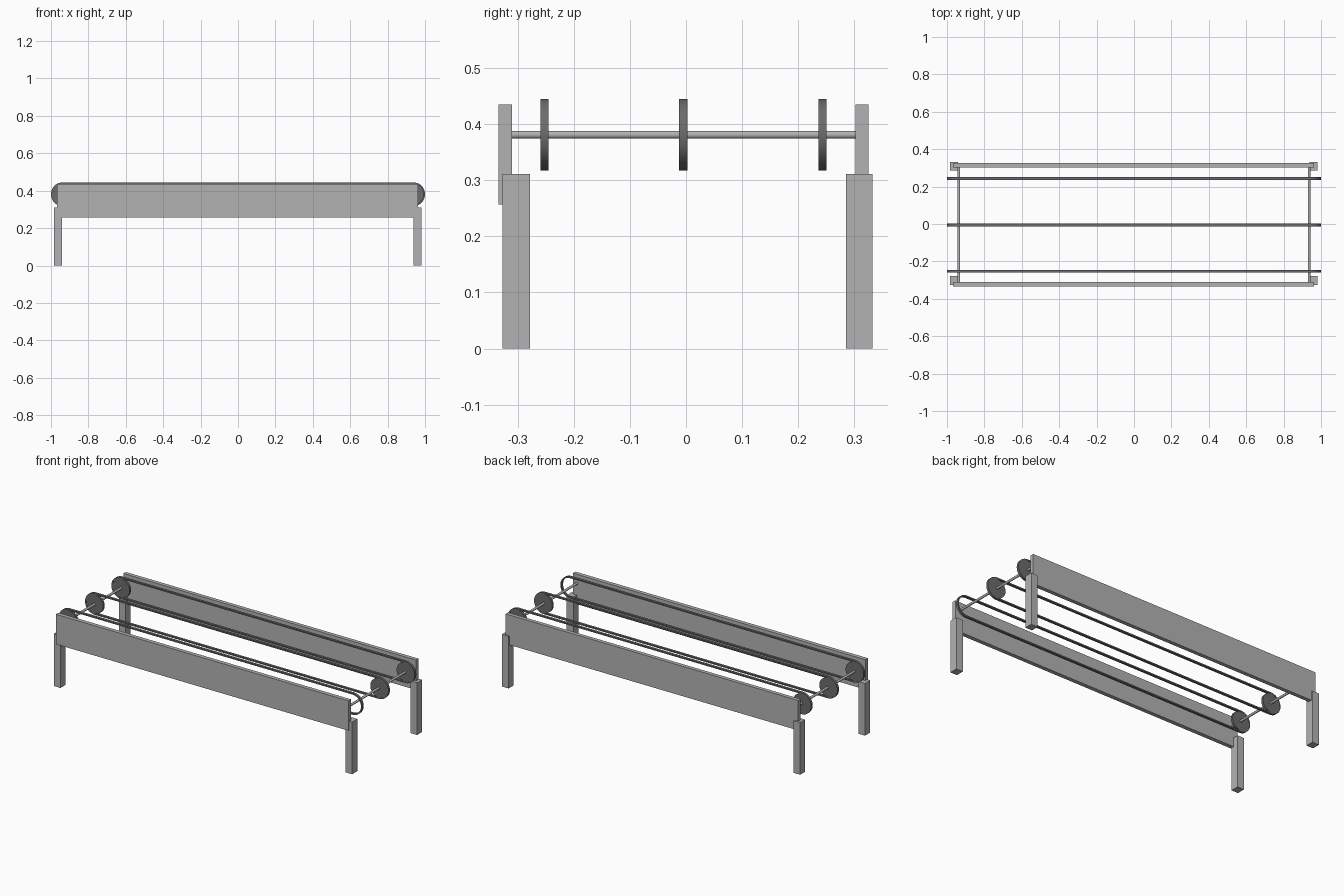
import bpy, bmesh, math
from mathutils import Matrix

cube = bpy.data.objects.get("Cube")
if cube:
    bpy.data.objects.remove(cube, do_unlink=True)

WHEEL_X, WHEEL_Z = 0.936, 0.381
BELT_R, BELT_T, BELT_W = 0.064, 0.008, 0.0145


def material(name, grey):
    m = bpy.data.materials.new(name)
    m.use_nodes = True
    colour = (grey, grey, grey, 1)
    m.diffuse_color = colour
    m.node_tree.nodes["Principled BSDF"].inputs["Base Color"].default_value = colour
    return m


frame_grey = material("frame grey", 0.45)
belt_grey = material("dark belt grey", 0.15)


def finish(name, bm, mat, smooth=False):
    bmesh.ops.recalc_face_normals(bm, faces=bm.faces)
    mesh = bpy.data.meshes.new(name)
    bm.to_mesh(mesh)
    bm.free()
    mesh.materials.append(mat)
    obj = bpy.data.objects.new(name, mesh)
    bpy.context.collection.objects.link(obj)
    if smooth:
        bpy.ops.object.select_all(action="DESELECT")
        obj.select_set(True)
        bpy.context.view_layer.objects.active = obj
        bpy.ops.object.shade_smooth_by_angle(angle=math.radians(35))
    return obj


def box(name, xs, ys, zs, mat):
    bm = bmesh.new()
    bmesh.ops.create_cube(bm, size=1)
    for v in bm.verts:
        for i, (lo, hi) in enumerate((xs, ys, zs)):
            v.co[i] = lo if v.co[i] < 0 else hi
    return finish(name, bm, mat)


def cylinder(name, x, y, radius, length, sides, mat):
    # Cylinder lying along y
    bm = bmesh.new()
    place = Matrix.Translation((x, y, WHEEL_Z)) @ Matrix.Rotation(math.pi / 2, 4, "X")
    bmesh.ops.create_cone(bm, cap_ends=True, segments=sides, radius1=radius,
                          radius2=radius, depth=length, matrix=place)
    return finish(name, bm, mat, True)


def belt(name, y, steps=20):
    # Closed loop with a rectangular section, wrapped round both wheels
    bm = bmesh.new()
    half = BELT_W / 2
    inner = BELT_R - BELT_T
    section = ((BELT_R, -half), (BELT_R, half), (inner, half), (inner, -half))
    rings = []
    for side in (1, -1):
        for i in range(steps + 1):
            a = -side * math.pi / 2 + math.pi * i / steps
            if side < 0:
                a = math.pi / 2 + math.pi * i / steps
            rings.append([bm.verts.new((side * WHEEL_X + r * math.cos(a), y + w,
                                        WHEEL_Z + r * math.sin(a))) for r, w in section])
    for i, ring in enumerate(rings):
        nxt = rings[(i + 1) % len(rings)]
        for j in range(4):
            k = (j + 1) % 4
            bm.faces.new((ring[j], ring[k], nxt[k], nxt[j]))
    return finish(name, bm, belt_grey, True)


# Side rails
box("front_rail", (-0.967, 0.962), (-0.334, -0.31), (0.257, 0.435), frame_grey)
box("back_rail", (-0.967, 0.962), (0.302, 0.325), (0.257, 0.435), frame_grey)

# Legs
for end, xs in (("right", (-0.985, -0.941)), ("left", (0.937, 0.981))):
    for side, ys in (("front", (-0.327, -0.278)), ("back", (0.285, 0.332))):
        box(f"{side}_{end}_leg", xs, ys, (0, 0.311), frame_grey)

# Axles between the rails
for end, x in (("right", -WHEEL_X), ("left", WHEEL_X)):
    cylinder(f"{end}_axle", x, -0.004, 0.007, 0.614, 16, frame_grey)

# Belts and their wheels; the front left end of the front belt has no wheel
for side, y in (("front", -0.252), ("middle", -0.005), ("back", 0.243)):
    belt(f"{side}_belt", y)
    for end, x in (("right", -WHEEL_X), ("left", WHEEL_X)):
        if (side, end) != ("front", "left"):
            cylinder(f"{side}_{end}_wheel", x, y, BELT_R - BELT_T, 0.0135, 40, belt_grey)
